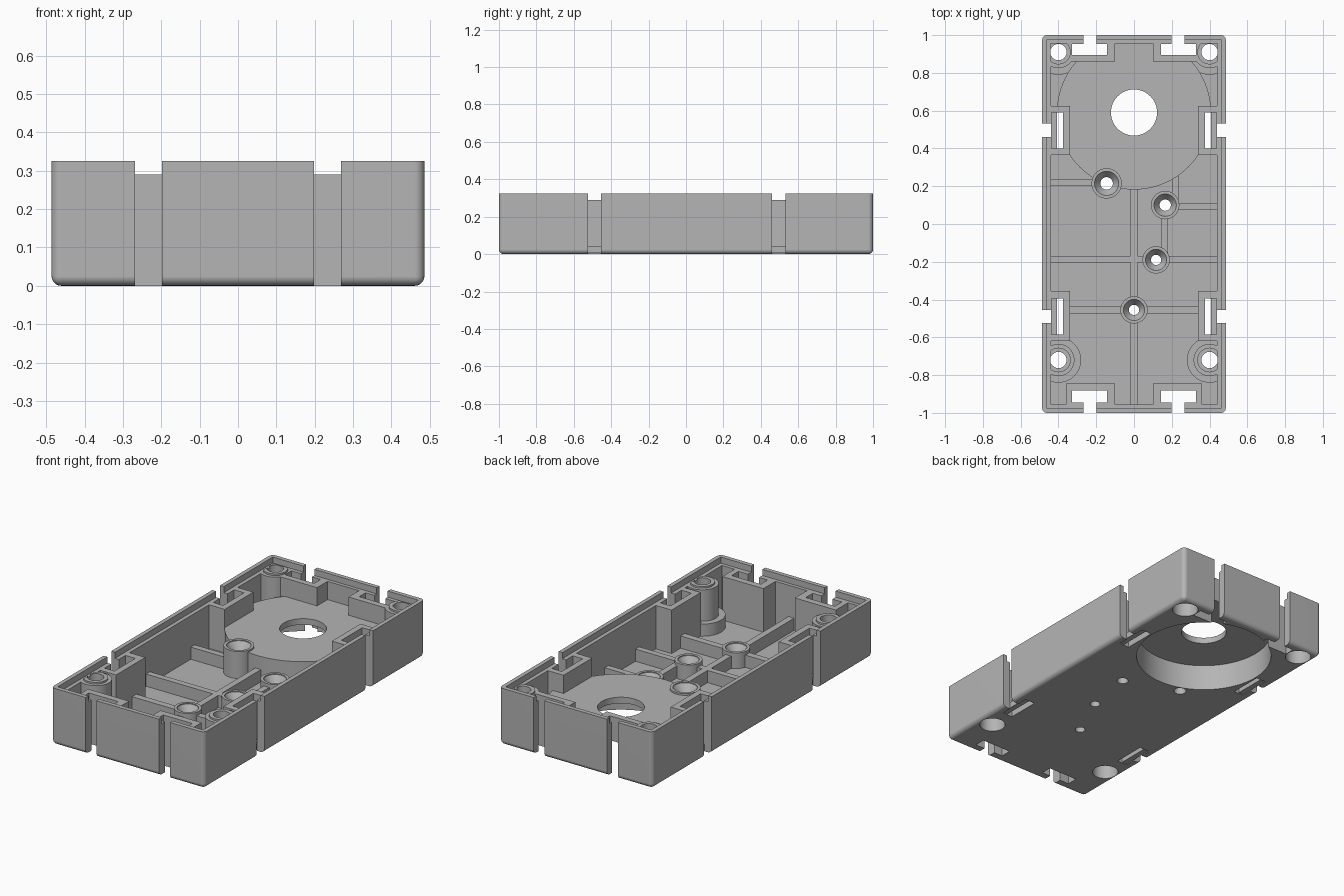
import bpy, bmesh, math
from mathutils import Vector

if "Cube" in bpy.data.objects:
    bpy.data.objects.remove(bpy.data.objects["Cube"], do_unlink=True)

grey = bpy.data.materials.new("light grey plastic")
grey.use_nodes = True
grey.diffuse_color = (0.46, 0.46, 0.46, 1)
grey.node_tree.nodes["Principled BSDF"].inputs["Base Color"].default_value = (0.46, 0.46, 0.46, 1)

W, L, H = 0.486, 1.0, 0.325      # half width, half length, height
FLOOR, STEP = 0.04, 0.29         # floor top, inner wall top
DISC_Y = 0.59


def finish(bm, name):
    bmesh.ops.recalc_face_normals(bm, faces=bm.faces[:])
    mesh = bpy.data.meshes.new(name)
    bm.to_mesh(mesh)
    bm.free()
    mesh.materials.append(grey)
    obj = bpy.data.objects.new(name, mesh)
    bpy.context.collection.objects.link(obj)
    return obj


def add_box(bm, x0, x1, y0, y1, z0, z1):
    verts = bmesh.ops.create_cube(bm, size=1)["verts"]
    for v in verts:
        v.co = Vector(((x0 + x1) / 2 + v.co.x * (x1 - x0),
                       (y0 + y1) / 2 + v.co.y * (y1 - y0),
                       (z0 + z1) / 2 + v.co.z * (z1 - z0)))


def box(name, *bounds):
    bm = bmesh.new()
    add_box(bm, *bounds)
    return finish(bm, name)


def add_lathe(bm, profile, cx, cy, n=64):
    """Closed solid turned about a vertical axis from (radius, z) pairs."""
    rings = [[bm.verts.new((cx + r * math.cos(math.tau * i / n),
                            cy + r * math.sin(math.tau * i / n), z))
              for i in range(n)] for r, z in profile]
    for a, b in zip(rings, rings[1:]):
        for i in range(n):
            j = (i + 1) % n
            bm.faces.new((a[i], a[j], b[j], b[i]))
    bm.faces.new(rings[0])
    bm.faces.new(rings[-1])


def lathe(name, profile, cx, cy, n=64):
    bm = bmesh.new()
    add_lathe(bm, profile, cx, cy, n)
    return finish(bm, name)


def add_prism(bm, points, z0, z1):
    low = [bm.verts.new((x, y, z0)) for x, y in points]
    high = [bm.verts.new((x, y, z1)) for x, y in points]
    bm.faces.new(low)
    bm.faces.new(high)
    for i in range(len(points)):
        j = (i + 1) % len(points)
        bm.faces.new((low[i], low[j], high[j], high[i]))


def boolean(obj, cutter, operation="DIFFERENCE"):
    bpy.context.view_layer.objects.active = obj
    mod = obj.modifiers.new("cut", "BOOLEAN")
    mod.object, mod.operation, mod.solver = cutter, operation, "EXACT"
    bpy.ops.object.modifier_apply(modifier=mod.name)


# Outer shell: box rounded along the base and upright corners
bm = bmesh.new()
add_box(bm, -W, W, -L, L, 0, H)
edges = [e for e in bm.edges if not all(v.co.z > 0.1 for v in e.verts)]
bmesh.ops.bevel(bm, geom=edges, offset=0.025, segments=5, profile=0.5, affect="EDGES")
shell = finish(bm, "shell")
cavity = box("cavity_cutter", -0.44, 0.44, -0.955, 0.955, FLOOR, 1)
lip = box("lip_cutter", -0.462, 0.462, -0.975, 0.975, STEP, 1)
for c in (cavity, lip):
    boolean(shell, c)

# T-shaped slots through the four walls
bm = bmesh.new()
for sy in (-1, 1):
    for sx in (-1, 1):
        inner, outer = (0.895, 0.953) if sy > 0 else (0.882, 0.945)
        t = [(0.143, inner), (0.328, inner), (0.328, outer), (0.268, outer),
             (0.268, 1.1), (0.198, 1.1), (0.198, outer), (0.143, outer)]
        add_prism(bm, [(sx * x, sy * y) for x, y in t], -0.1, 1)
        c = 0.496 if sy > 0 else -0.49
        t = [(0.375, -0.095), (0.375, 0.095), (0.438, 0.095), (0.438, 0.035),
             (0.6, 0.035), (0.6, -0.035), (0.438, -0.035), (0.438, -0.095)]
        add_prism(bm, [(sx * x, c + y) for x, y in t], -0.1, 1)
slots = finish(bm, "slot_cutter")

# Bores: large recess, corner counterbores, countersunk screw holes
screws = [(-0.145, 0.215, 0.08, 0.033, 0.195), (0.165, 0.1, 0.075, 0.03, 0.13),
          (0.117, -0.19, 0.072, 0.027, 0.13), (0, -0.455, 0.072, 0.027, 0.13)]
corners = [(sx * 0.4, y) for sx in (-1, 1) for y in (0.91, -0.72)]
bm = bmesh.new()
add_lathe(bm, [(0.365, -0.1), (0.365, 0.15), (0.122, 0.15), (0.122, 0.5)], 0, DISC_Y, 96)
for x, y in corners:
    add_lathe(bm, [(0.069, -0.1), (0.069, 0.08), (0.043, 0.08), (0.043, 0.5)], x, y)
for x, y, r, hole, top in screws:
    rim = r - 0.016
    add_lathe(bm, [(hole, -0.1), (hole, top - 0.045), (rim, top - 0.005), (rim, 0.5)], x, y, 48)
bores = finish(bm, "bore_cutter")

# Raised round platform
parts = [lathe("round_platform", [(0.408, 0.02), (0.408, 0.185)], 0, DISC_Y, 96)]

# Blocks that carry the slots
for sx, side in ((-1, "right"), (1, "left")):
    def mirrored(name, x0, x1, *rest):
        a, b = sorted((sx * x0, sx * x1))
        parts.append(box(f"{side}_{name}", a, b, *rest))
    mirrored("back_slot_block", 0.1, 0.36, 0.86, 0.97, 0.02, STEP)
    mirrored("front_slot_block", 0.1, 0.36, -0.97, -0.845, 0.02, STEP)
    mirrored("rear_side_block", 0.34, 0.46, 0.365, 0.625, 0.02, STEP)
    mirrored("fore_side_block", 0.34, 0.46, -0.62, -0.355, 0.02, STEP)

# Corner mounts
for x, y in corners:
    profile = [(0.12, 0.02), (0.12, 0.11), (0.085, 0.11), (0.085, STEP),
               (0.065, STEP), (0.065, 0.3)]
    parts.append(lathe("corner_mount", profile, x, y))

# Screw posts
for x, y, r, hole, top in screws:
    parts.append(lathe("screw_post", [(r, 0.02), (r, top)], x, y, 48))

# Stiffening ribs on the floor
for x0, x1, y0, y1 in [(-0.018, 0.018, -0.97, 0.2), (-0.46, 0.46, -0.205, -0.17),
                       (-0.46, 0.46, -0.475, -0.437), (0.2, 0.46, 0.075, 0.11),
                       (-0.46, -0.18, 0.2, 0.235), (0.145, 0.18, -0.19, 0.06),
                       (0.2, 0.235, 0.09, 0.26)]:
    parts.append(box("floor_rib", x0, x1, y0, y1, 0.02, 0.11))

# Trim inner parts to the shell, then cut every part
trim = box("trim_helper", -0.442, 0.442, -0.957, 0.957, 0.01, 1)
for p in parts:
    boolean(p, trim, "INTERSECT")
parts.append(shell)
for p in parts:
    boolean(p, slots)
    boolean(p, bores)
for helper in (cavity, lip, slots, bores, trim):
    bpy.data.objects.remove(helper, do_unlink=True)

# Narrow ledges at the foot of the side slots
for sx in (-1, 1):
    for y in (0.496, -0.49):
        a, b = sorted((sx * 0.407, sx * 0.439))
        parts.append(box("slot_ledge", a, b, y - 0.096, y + 0.096, 0.005, FLOOR))

# Smooth the round surfaces, keep edges sharp
bpy.ops.object.select_all(action="DESELECT")
for p in parts:
    p.select_set(True)
bpy.context.view_layer.objects.active = shell
bpy.ops.object.shade_smooth_by_angle(angle=math.radians(30))
weighted = shell.modifiers.new("weighted normals", "WEIGHTED_NORMAL")
weighted.keep_sharp = True
